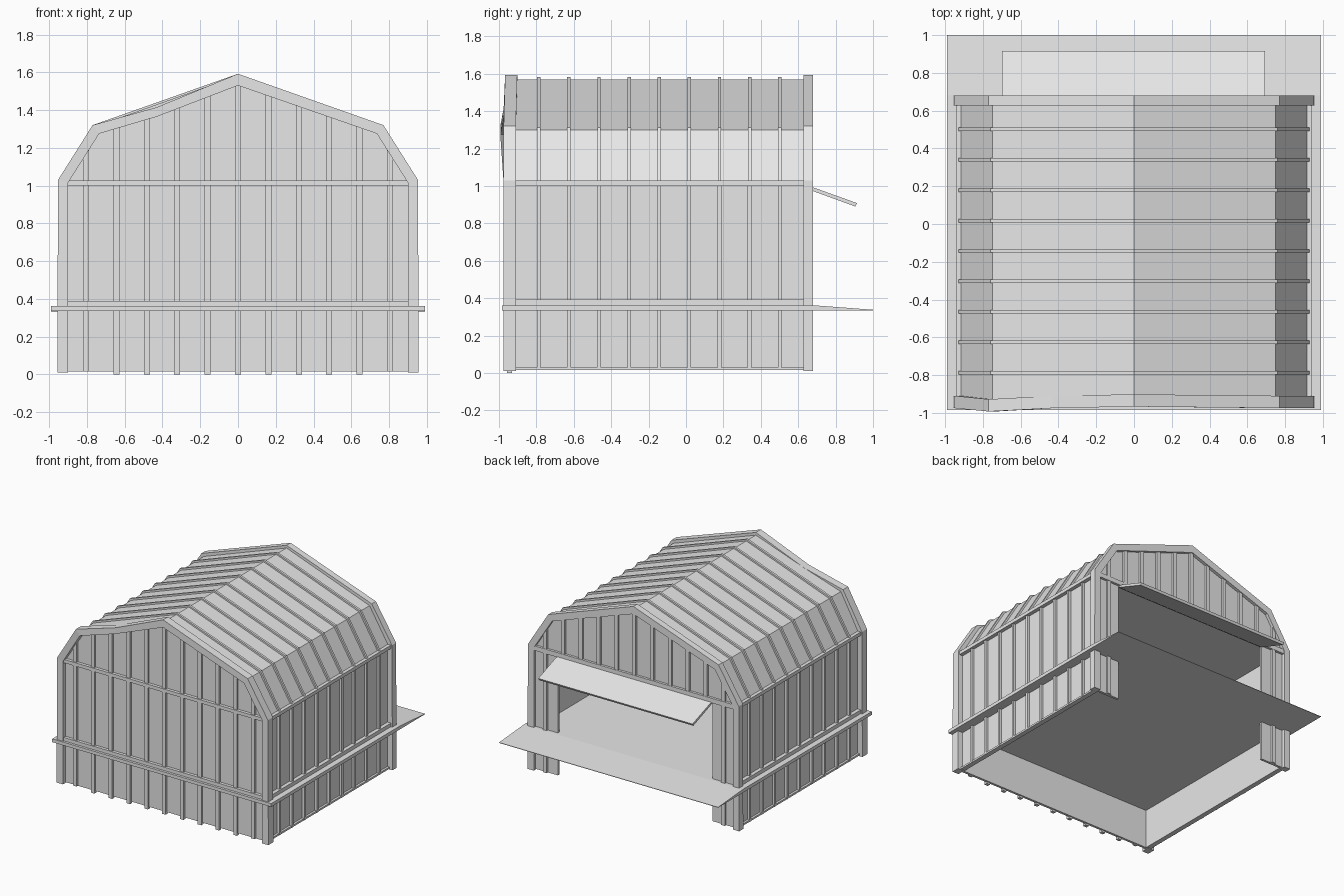
import bpy
import bmesh

cube = bpy.data.objects.get("Cube")
if cube:
    bpy.data.objects.remove(cube, do_unlink=True)

# One plain grey for the whole barn
grey = bpy.data.materials.new("plain_grey")
grey.use_nodes = True
grey.diffuse_color = (0.8, 0.8, 0.8, 1)
grey.node_tree.nodes["Principled BSDF"].inputs["Base Color"].default_value = (0.8, 0.8, 0.8, 1)


def finish(name, bm):
    bmesh.ops.recalc_face_normals(bm, faces=bm.faces)
    mesh = bpy.data.meshes.new(name)
    bm.to_mesh(mesh)
    bm.free()
    mesh.materials.append(grey)
    obj = bpy.data.objects.new(name, mesh)
    bpy.context.collection.objects.link(obj)
    return obj


def add_box(bm, x0, x1, y0, y1, z0, z1):
    verts = bmesh.ops.create_cube(bm, size=1)["verts"]
    for v in verts:
        v.co.x = x1 if v.co.x > 0 else x0
        v.co.y = y1 if v.co.y > 0 else y0
        v.co.z = z1 if v.co.z > 0 else z0


def boxes(name, *specs):
    bm = bmesh.new()
    for spec in specs:
        add_box(bm, *spec)
    return finish(name, bm)


def prism(name, outline, axis, a, b):
    """Extrude a flat outline along x or y."""
    def place(p, t):
        return (t, p[0], p[1]) if axis == "x" else (p[0], t, p[1])
    bm = bmesh.new()
    low = [bm.verts.new(place(p, a)) for p in outline]
    high = [bm.verts.new(place(p, b)) for p in outline]
    bm.faces.new(low)
    bm.faces.new(high)
    for i in range(len(low)):
        j = (i + 1) % len(low)
        bm.faces.new((low[i], low[j], high[j], high[i]))
    return finish(name, bm)


def add_strip(bm, outer, inner, y0, y1, bulge=None):
    """Bent bar with thickness between two matching profiles."""
    bulge = bulge or {}
    rings = []
    for i, (o, n) in enumerate(zip(outer, inner)):
        d = bulge.get(i, 0)
        rings.append([bm.verts.new((p[0], y + d, p[1]))
                      for p, y in ((o, y0), (o, y1), (n, y1), (n, y0))])
    for r, s in zip(rings, rings[1:]):
        for i in range(4):
            j = (i + 1) % 4
            bm.faces.new((r[i], r[j], s[j], s[i]))
    bm.faces.new(rings[0])
    bm.faces.new(rings[-1])


def arch(half):
    """Mirror a right-hand half profile, listed from foot to ridge."""
    return [(-x, z) for x, z in half] + [p for p in reversed(half[:-1])]


def roof_height(x):
    x = abs(x)
    if x < 0.75:
        return 1.55 - x * 0.36
    return 1.28 - (x - 0.75) * 1.65


FRONT, BACK = -0.93, 0.645
SIDE_Y = [-0.787 + 0.161 * i for i in range(9)]
BATTEN_X = [0.161 * i for i in range(-5, 6)]

# Gambrel roof shell and its ribs
roof_out = arch([(0.92, 1.02), (0.75, 1.3), (0, 1.57)])
roof_in = arch([(0.895, 1.02), (0.735, 1.28), (0, 1.545)])
rib_out = arch([(0.935, 1.02), (0.76, 1.312), (0, 1.583)])
bm = bmesh.new()
add_strip(bm, roof_out, roof_in, FRONT, BACK)
finish("roof", bm)
bm = bmesh.new()
for y in SIDE_Y:
    add_strip(bm, rib_out, roof_in, y - 0.009, y + 0.009)
finish("roof_ribs", bm)

# End frames: corner posts joined to the gable trim
frame_out = arch([(0.957, 0.01), (0.953, 1.03), (0.77, 1.32), (0, 1.592)])
frame_in = arch([(0.9, 0.01), (0.9, 1.015), (0.735, 1.275), (0, 1.53)])
bm = bmesh.new()
add_strip(bm, frame_out, frame_in, 0.627, 0.68)
finish("back_frame", bm)
# the front trim is a little sagged and bowed on one side
frame_out.insert(3, (-0.43, 1.415))
frame_in.insert(3, (-0.43, 1.365))
bm = bmesh.new()
add_strip(bm, frame_out, frame_in, -0.975, -0.91, {2: -0.018, 4: 0.008})
finish("front_frame", bm)

# Gable walls
gable = [(-0.91, 1.01), (-0.745, 1.285), (0, 1.55), (0.745, 1.285), (0.91, 1.01)]
prism("front_wall", [(-0.91, 0.015)] + gable + [(0.91, 0.015)], "y", FRONT - 0.01, FRONT + 0.01)
prism("back_gable", gable, "y", BACK - 0.01, BACK + 0.01)

# Vertical battens on the gables
bm = bmesh.new()
for x in BATTEN_X:
    foot = 0 if abs(x) < 0.7 else 0.015
    add_box(bm, x - 0.016, x + 0.016, -0.957, FRONT, foot, roof_height(x))
finish("front_battens", bm)
bm = bmesh.new()
for x in BATTEN_X:
    foot = 1.0 if abs(x) < 0.7 else 0.015
    add_box(bm, x - 0.016, x + 0.016, BACK, 0.672, foot, roof_height(x))
finish("back_battens", bm)

# Side walls, their battens and rails, and the narrow back panels
for side, s in (("left", 1), ("right", -1)):
    def span(a, b):
        return tuple(sorted((s * a, s * b)))
    boxes(side + "_wall", (*span(0.89, 0.912), FRONT, BACK, 0.015, 1.03))
    boxes(side + "_battens",
          *[(*span(0.9, 0.932), y - 0.01, y + 0.01, 0.015, 1.02) for y in SIDE_Y])
    boxes(side + "_rails",
          (*span(0.9, 0.943), -0.92, 0.64, 1.0, 1.028),
          (*span(0.9, 0.943), -0.92, 0.64, 0.36, 0.392),
          (*span(0.9, 0.93), -0.92, 0.64, 0.015, 0.03))
    boxes(side + "_back_panel", (*span(0.7, 0.9), BACK - 0.01, BACK + 0.01, 0.015, 1.01))

# Horizontal rails across the ends
boxes("front_rails",
      (-0.9, 0.9, -0.965, FRONT, 1.0, 1.028),
      (-0.9, 0.9, -0.965, FRONT, 0.36, 0.39))
boxes("back_rail", (-0.9, 0.9, BACK - 0.01, 0.675, 0.99, 1.028))

# Floor slab that shows as a belt, tapering into the rear deck
prism("floor_deck", [(-0.985, 0.335), (-0.985, 0.362), (0.68, 0.362), (1.0, 0.338), (1.0, 0.334)],
      "x", -0.99, 0.99)
boxes("ceiling", (-0.895, 0.895, FRONT, BACK, 1.0, 1.01))

# Sloping hatch awning over the rear opening
prism("awning", [(0.65, 0.983), (0.65, 1.003), (0.915, 0.908), (0.905, 0.89)], "x", -0.7, 0.695)
